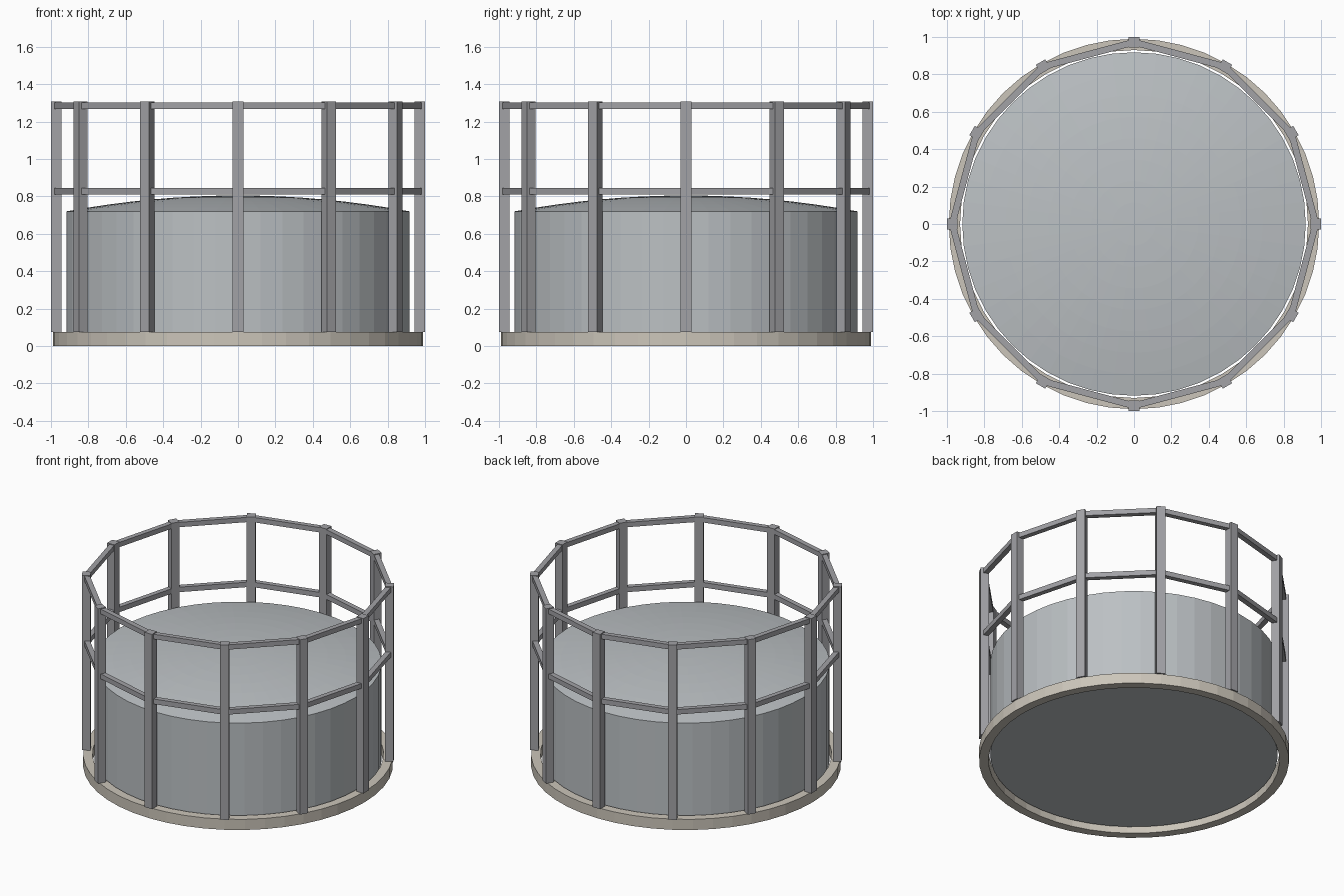
import bpy, bmesh, math
from mathutils import Matrix

if "Cube" in bpy.data.objects:
    bpy.data.objects.remove(bpy.data.objects["Cube"])

SEG = 48
POSTS = 12
POST_R = 0.972


def material(name, rgb):
    m = bpy.data.materials.new(name)
    m.diffuse_color = (*rgb, 1)
    m.use_nodes = True
    m.node_tree.nodes["Principled BSDF"].inputs["Base Color"].default_value = m.diffuse_color
    return m


def finish(name, bm, mat):
    bmesh.ops.remove_doubles(bm, verts=bm.verts, dist=1e-5)
    bmesh.ops.recalc_face_normals(bm, faces=bm.faces)
    me = bpy.data.meshes.new(name)
    bm.to_mesh(me)
    bm.free()
    me.materials.append(mat)
    ob = bpy.data.objects.new(name, me)
    bpy.context.collection.objects.link(ob)
    return ob


def lathe(name, profile, mat, closed=False):
    bm = bmesh.new()
    vs = [bm.verts.new((r, 0, z)) for r, z in profile]
    pairs = list(zip(vs, vs[1:])) + ([(vs[-1], vs[0])] if closed else [])
    edges = [bm.edges.new(p) for p in pairs]
    bmesh.ops.spin(bm, geom=vs + edges, cent=(0, 0, 0), axis=(0, 0, 1),
                   angle=math.tau, steps=SEG)
    return finish(name, bm, mat)


def box(name, radius, angle, z0, z1, depth, width, mat):
    # box placed on a circle, depth pointing outwards
    bm = bmesh.new()
    bmesh.ops.create_cube(bm, size=1, matrix=Matrix.Rotation(angle, 4, 'Z')
                          @ Matrix.Translation((radius, 0, (z0 + z1) / 2))
                          @ Matrix.Diagonal((depth, width, z1 - z0, 1)))
    return finish(name, bm, mat)


stone = material("stone", (0.60, 0.56, 0.49))
steel = material("steel", (0.50, 0.53, 0.55))
dark = material("rail_grey", (0.36, 0.36, 0.38))

# base ring, open in the middle
lathe("base_ring", [(0.99, 0), (0.99, 0.075), (0.93, 0.075), (0.93, 0)], stone, True)

# tank wall with its floor
lathe("tank_body", [(0, 0.04), (0.918, 0.04), (0.918, 0.72)], steel)

# shallow domed roof
dome = [(0.918 * i / 8, 0.72 + 0.085 * (1 - (i / 8) ** 2)) for i in range(9)]
lathe("tank_roof", dome, steel)

# guide posts and the two rings of straight rails
step = math.tau / POSTS
chord = 2 * POST_R * math.sin(step / 2)
apothem = POST_R * math.cos(step / 2)
for i in range(POSTS):
    a = i * step
    box(f"post_{i}", POST_R, a, 0.075, 1.307, 0.055, 0.058, dark)
    box(f"top_rail_{i}", apothem, a + step / 2, 1.268, 1.302, 0.035, chord, dark)
    box(f"middle_rail_{i}", apothem, a + step / 2, 0.81, 0.845, 0.035, chord, dark)
